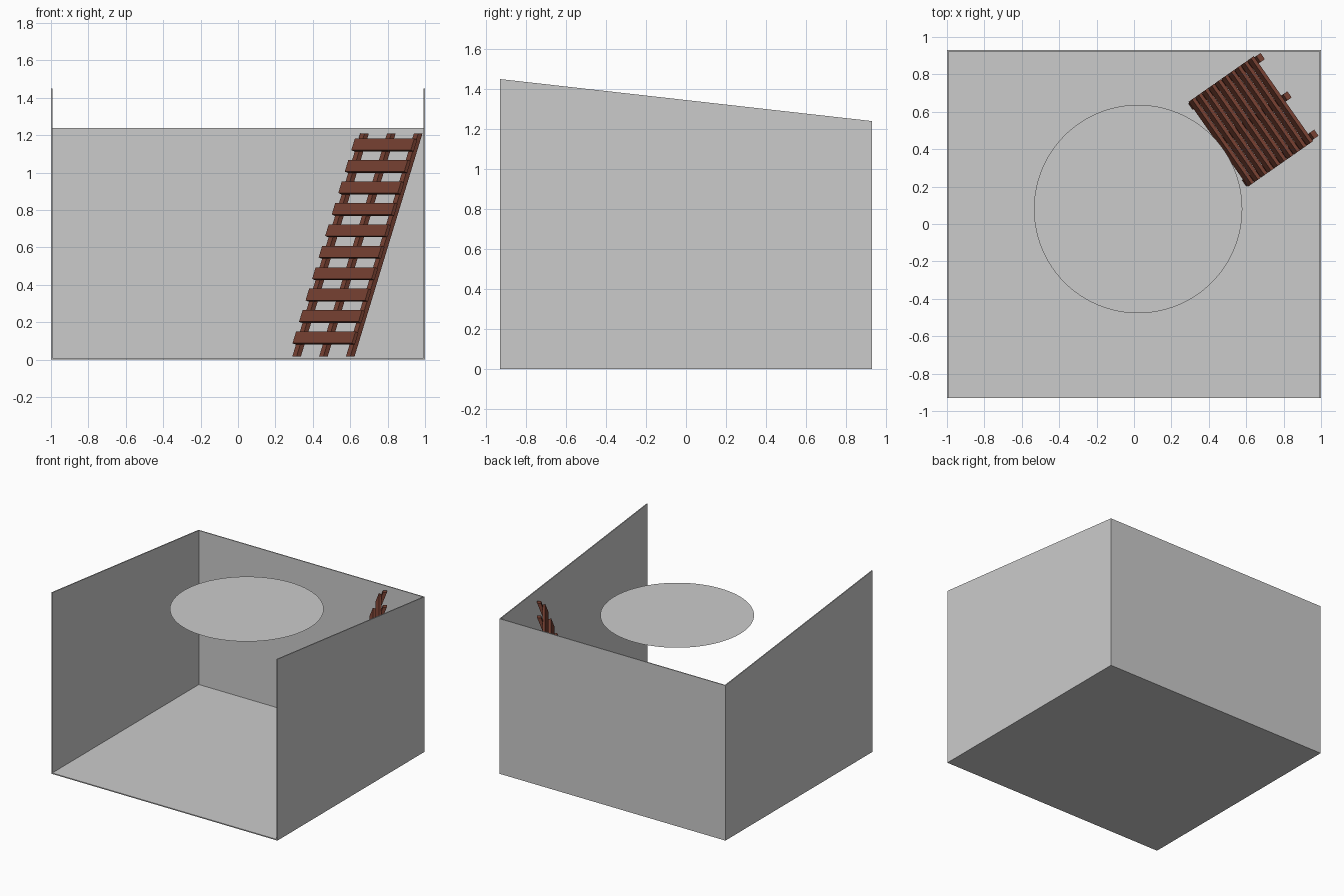
import bpy, bmesh, math
from mathutils import Vector

if "Cube" in bpy.data.objects:
    bpy.data.objects.remove(bpy.data.objects["Cube"])


def material(name, rgb):
    m = bpy.data.materials.new(name)
    m.diffuse_color = (*rgb, 1)
    m.use_nodes = True
    m.node_tree.nodes["Principled BSDF"].inputs["Base Color"].default_value = m.diffuse_color
    return m


grey = material("plain grey", (0.6, 0.6, 0.6))
brown = material("red brown wood", (0.19, 0.054, 0.033))


def prism(name, profile, offset, mat):
    """Extrude a closed profile along an offset vector."""
    bm = bmesh.new()
    face = bm.faces.new([bm.verts.new(p) for p in profile])
    ext = bmesh.ops.extrude_face_region(bm, geom=[face], use_keep_orig=True)
    verts = [g for g in ext["geom"] if isinstance(g, bmesh.types.BMVert)]
    bmesh.ops.translate(bm, verts=verts, vec=Vector(offset))
    bmesh.ops.recalc_face_normals(bm, faces=bm.faces)
    me = bpy.data.meshes.new(name)
    bm.to_mesh(me)
    bm.free()
    me.materials.append(mat)
    ob = bpy.data.objects.new(name, me)
    bpy.context.collection.objects.link(ob)
    return ob


# Room shell: thin floor, back wall and two side walls with sloping tops
W, D, T = 1.0, 0.93, 0.008
FRONT_H, BACK_H = 1.45, 1.24
prism("floor", [(-W, -D, 0), (W, -D, 0), (W, D, 0), (-W, D, 0)], (0, 0, T), grey)
prism("back_wall", [(-W + T, D, T), (W - T, D, T), (W - T, D, BACK_H), (-W + T, D, BACK_H)],
      (0, -T, 0), grey)
for side, s in (("left", -1), ("right", 1)):
    prism(side + "_wall", [(s * W, -D, T), (s * W, D, T), (s * W, D, BACK_H), (s * W, -D, FRONT_H)],
          (-s * T, 0, 0), grey)

# Flat round canopy sheet
bm = bmesh.new()
bmesh.ops.create_circle(bm, cap_ends=True, segments=96, radius=0.557)
me = bpy.data.meshes.new("round_canopy")
bm.to_mesh(me)
bm.free()
me.materials.append(grey)
canopy = bpy.data.objects.new("round_canopy", me)
canopy.location = (0.022, 0.08, 1.204)
bpy.context.collection.objects.link(canopy)

# Leaning ladder axes: across the rungs, horizontal run, slope, front normal
a = math.radians(35)
across = Vector((math.sin(a), -math.cos(a), 0))
run = Vector((math.cos(a), math.sin(a), 0))
foot = Vector((0.457, 0.431, 0.018))
rise = Vector((0.363, 0.254, 1.192))
slope = rise.normalized()
normal = across.cross(slope).normalized()
if normal.dot(run) > 0:
    normal = -normal

# Three stringers with level-cut ends
for i, k in enumerate((-0.25, 0, 0.25)):
    c = foot + across * k
    corners = [c + across * u * 0.02 + run * v * 0.014
               for u, v in ((-1, -1), (1, -1), (1, 1), (-1, 1))]
    prism(f"stringer_{i + 1}", corners, rise, brown)

# Ten slats fixed on the front of the stringers
for i in range(10):
    z = 0.108 + i * 0.1147
    c = foot + rise * ((z - foot.z) / rise.z) + normal * 0.012
    corners = [c + across * u * 0.277 + slope * v * 0.033
               for u, v in ((-1, -1), (1, -1), (1, 1), (-1, 1))]
    prism(f"slat_{i + 1}", corners, normal * 0.02, brown)
